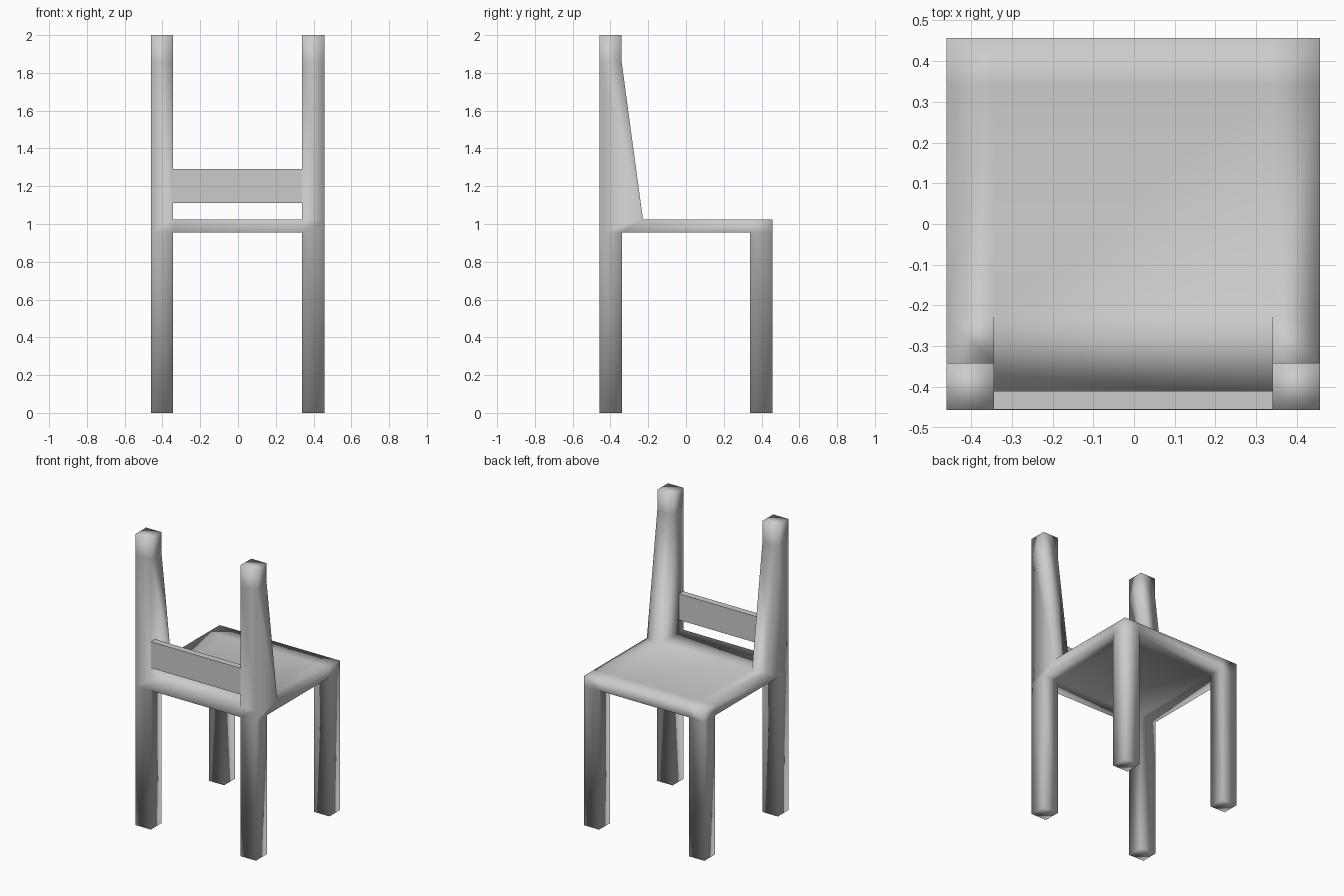
import bpy, bmesh

if "Cube" in bpy.data.objects:
    bpy.data.objects.remove(bpy.data.objects["Cube"])

grey = bpy.data.materials.new("painted grey")
grey.diffuse_color = (0.6, 0.6, 0.6, 1)
grey.use_nodes = True
grey.node_tree.nodes["Principled BSDF"].inputs["Base Color"].default_value = grey.diffuse_color


def add_object(name, bm, smooth):
    bmesh.ops.recalc_face_normals(bm, faces=bm.faces)
    for f in bm.faces:
        f.smooth = smooth
    mesh = bpy.data.meshes.new(name)
    bm.to_mesh(mesh)
    bm.free()
    mesh.materials.append(grey)
    obj = bpy.data.objects.new(name, mesh)
    bpy.context.scene.collection.objects.link(obj)
    return obj


XS = (-0.46, -0.343, 0.34, 0.457)
Y_TOP = (-0.457, -0.228, 0.34, 0.457)      # top grid is cut for the deep post feet
Y_BOTTOM = (-0.457, -0.34, 0.34, 0.457)    # bottom grid is cut for square legs
SEAT_LOW, SEAT_HIGH = 0.955, 1.025

# Seat slab as a 3 x 3 grid, so legs and posts grow out of its corner cells
bm = bmesh.new()
low = [[bm.verts.new((x, y, SEAT_LOW)) for y in Y_BOTTOM] for x in XS]
high = [[bm.verts.new((x, y, SEAT_HIGH)) for y in Y_TOP] for x in XS]
cells = {}
for layer, grid in (("low", low), ("high", high)):
    for i in range(3):
        for j in range(3):
            cells[layer, i, j] = bm.faces.new(
                (grid[i][j], grid[i + 1][j], grid[i + 1][j + 1], grid[i][j + 1]))
for k in range(3):
    for e in (0, 3):
        bm.faces.new((low[k][e], low[k + 1][e], high[k + 1][e], high[k][e]))
        bm.faces.new((low[e][k], low[e][k + 1], high[e][k + 1], high[e][k]))
bmesh.ops.recalc_face_normals(bm, faces=bm.faces)


def grow(face, z, inner_y=None):
    """Extrude a corner cell to height z, optionally moving its inner edge."""
    new = bmesh.ops.extrude_discrete_faces(bm, faces=[face])["faces"][0]
    for v in new.verts:
        v.co.z = z
        if inner_y is not None and v.co.y > -0.4:
            v.co.y = inner_y
    return new


# Four square legs
for i in (0, 2):
    for j in (0, 2):
        grow(cells["low", i, j], 0)

# Two posts that taper upward and end in a short straight tip
for i in (0, 2):
    shoulder = grow(cells["high", i, 0], 1.86, -0.341)
    grow(shoulder, 2.0)
add_object("chair_frame", bm, True)

# Flat rail between the posts
bm = bmesh.new()
bmesh.ops.create_cube(bm, size=1)
for v in bm.verts:
    v.co.x = 0.345 if v.co.x > 0 else -0.348
    v.co.y = -0.41 if v.co.y > 0 else -0.455
    v.co.z = 1.29 if v.co.z > 0 else 1.11
add_object("back_rail", bm, False)
